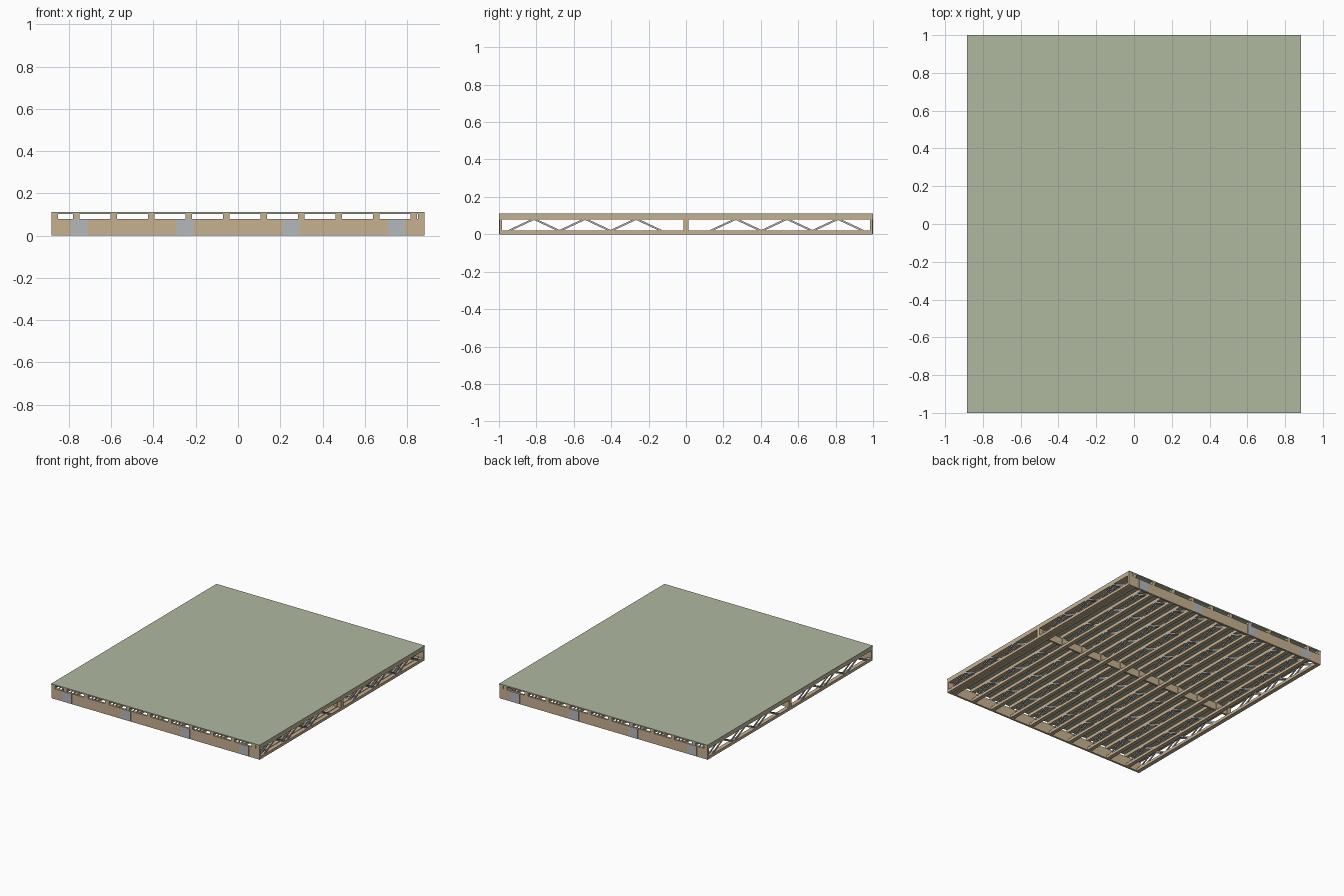
import bpy, math

if "Cube" in bpy.data.objects:
    bpy.data.objects.remove(bpy.data.objects["Cube"])

def mat(name, c):
    m = bpy.data.materials.new(name)
    m.diffuse_color = (*c, 1)
    m.use_nodes = True
    m.node_tree.nodes["Principled BSDF"].inputs["Base Color"].default_value = m.diffuse_color
    return m

TIMBER = mat("timber", (0.57, 0.44, 0.28))
STEEL = mat("steel", (0.46, 0.48, 0.50))
BOARD = mat("deck_board", (0.43, 0.48, 0.35))

HX, TOP, DECK = 0.883, 0.112, 0.103
CH_LO, CH_HI = 0.021, 0.079      # bottom chord top, top chord underside
W = 0.031                        # joist width

BOX_FACES = [(0, 3, 2, 1), (4, 5, 6, 7), (0, 1, 5, 4),
             (1, 2, 6, 5), (2, 3, 7, 6), (3, 0, 4, 7)]

def make(name, solids, material):
    """One object from several eight-cornered solids."""
    v, f = [], []
    for s in solids:
        n = len(v)
        v += s
        f += [tuple(n + i for i in q) for q in BOX_FACES]
    me = bpy.data.meshes.new(name)
    me.from_pydata(v, [], f)
    me.materials.append(material)
    o = bpy.data.objects.new(name, me)
    bpy.context.collection.objects.link(o)
    return o

def box(x0, x1, y0, y1, z0, z1):
    return [(x, y, z) for z in (z0, z1)
            for x, y in ((x0, y0), (x1, y0), (x1, y1), (x0, y1))]

def strut(x0, x1, a, b, t):
    """Flat bar in the YZ plane between points a and b, thickness t."""
    d = math.hypot(b[0] - a[0], b[1] - a[1])
    ny, nz = -(b[1] - a[1]) / d * t / 2, (b[0] - a[0]) / d * t / 2
    return [(x, p[0] + s * ny, p[1] + s * nz) for s in (-1, 1)
            for x, p in ((x0, a), (x1, a), (x1, b), (x0, b))]

# deck sheet
make("deck", [box(-HX, HX, -1, 1, DECK, TOP)], BOARD)

# joist centres: two edge joists plus a regular run
xs = [-HX + W / 2, HX - W / 2] + [0.8315 - 0.1775 * i for i in range(10)]

# web nodes along half a joist, alternating low and high
nodes = [(0.13 + 0.1365 * i, CH_HI + 0.003 if i % 2 else CH_LO - 0.003) for i in range(7)]

for n, x in enumerate(xs):
    a, b = x - W / 2, x + W / 2
    make(f"joist_{n}_timber", [
        box(a, b, -0.999, 0.999, CH_HI, DECK),
        box(a, b, -0.985, 0.985, 0, CH_LO),
        box(a, b, 0.008, 0.013, CH_LO, CH_HI),
        box(a, b, -0.013, -0.008, CH_LO, CH_HI)], TIMBER)
    # pressed steel webs on both faces of the joist
    bars = []
    for s in (1, -1):
        for p, q in zip(nodes, nodes[1:]):
            for u, v in ((a, a + 0.006), (b - 0.006, b)):
                bars.append(strut(u, v, (s * p[0], p[1]), (s * q[0], q[1]), 0.01))
    make(f"joist_{n}_webs", bars, STEEL)

# rim boards and mid-span strongback
for s, label in ((-1, "front"), (1, "back")):
    y0, y1 = sorted((s * 0.998, s * 0.983))
    make(f"rim_{label}", [box(-HX, HX, y0, y1, 0, CH_HI)], TIMBER)
    # connector plates on the rim
    p0, p1 = sorted((s * 0.997, s * 1.0))
    make(f"plates_{label}", [box(c - 0.04, c + 0.04, p0, p1, 0.001, CH_HI - 0.001)
                             for c in (-0.75, -0.25, 0.25, 0.75)], STEEL)
make("strongback", [box(-HX, HX, -0.008, 0.008, CH_LO, CH_HI)], TIMBER)
